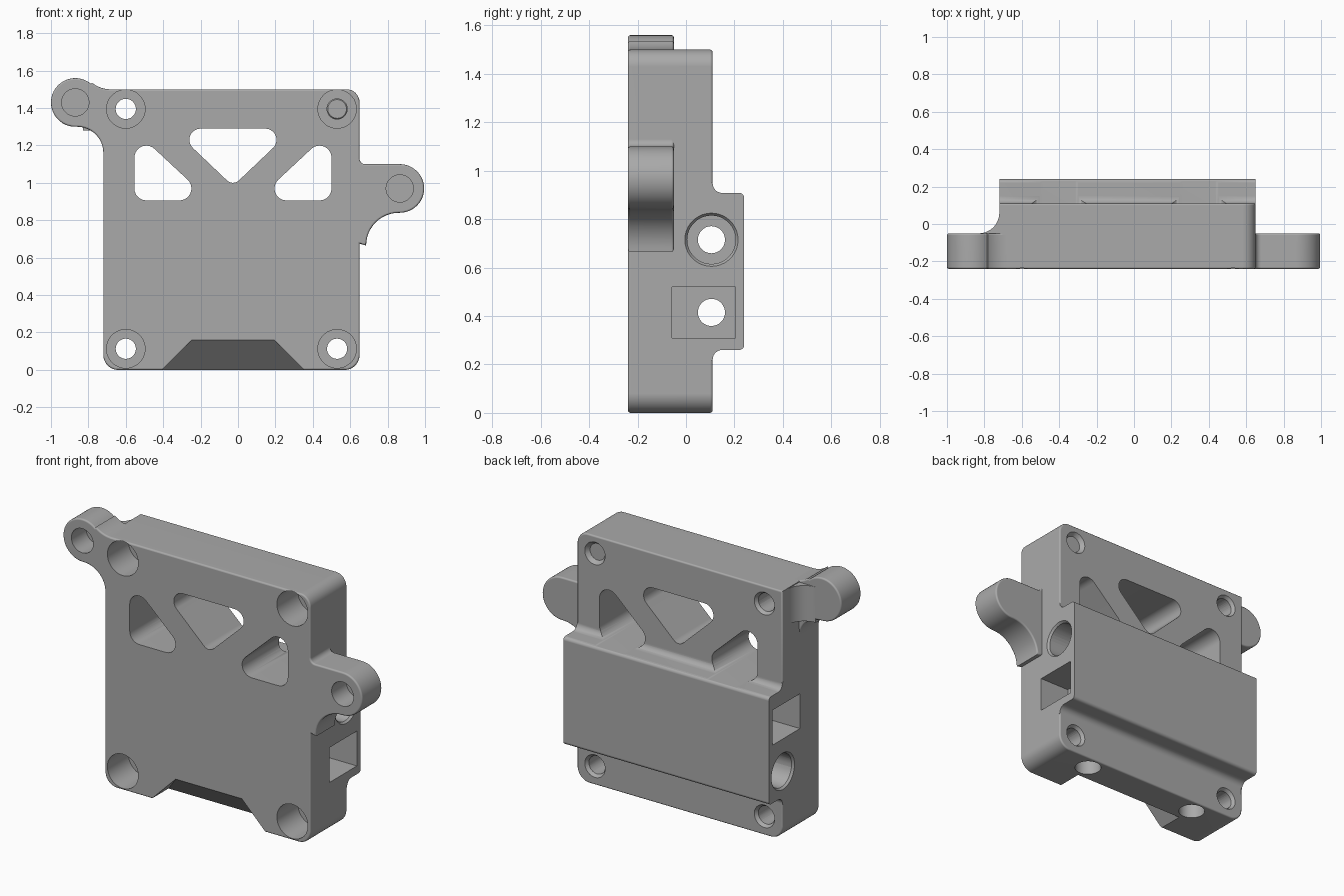
import bpy, bmesh
from math import cos, sin, radians
from mathutils import Vector

cube = bpy.data.objects.get("Cube")
if cube:
    bpy.data.objects.remove(cube, do_unlink=True)

mat = bpy.data.materials.new("plain grey")
mat.use_nodes = True
GREY = (0.4, 0.4, 0.4, 1)
mat.diffuse_color = GREY
mat.node_tree.nodes["Principled BSDF"].inputs["Base Color"].default_value = GREY


def arc(u, v, r, a0, a1, n=12):
    angles = [radians(a0 + (a1 - a0) * i / n) for i in range(n + 1)]
    return [(u + r * cos(a), v + r * sin(a)) for a in angles]


def place(u, v, w, axis):
    # Put a 2D profile point at distance w along the given axis
    return {"x": (w, u, v), "y": (u, w, v), "z": (u, v, w)}[axis]


def finish(bm, name):
    bmesh.ops.recalc_face_normals(bm, faces=bm.faces)
    mesh = bpy.data.meshes.new(name)
    bm.to_mesh(mesh)
    bm.free()
    mesh.materials.append(mat)
    obj = bpy.data.objects.new(name, mesh)
    bpy.context.collection.objects.link(obj)
    return obj


def extrude(name, profile, axis, w0, w1, bevel=0):
    bm = bmesh.new()
    face = bm.faces.new([bm.verts.new(place(u, v, w0, axis)) for u, v in profile])
    ret = bmesh.ops.extrude_face_region(bm, geom=[face])
    shift = Vector(place(0, 0, w1 - w0, axis))
    new_verts = [g for g in ret["geom"] if isinstance(g, bmesh.types.BMVert)]
    bmesh.ops.translate(bm, verts=new_verts, vec=shift)
    bmesh.ops.remove_doubles(bm, verts=bm.verts, dist=0.0005)
    if bevel:
        k = "xyz".index(axis)
        rims = [e for e in bm.edges if abs(e.verts[0].co[k] - e.verts[1].co[k]) < 1e-5]
        bmesh.ops.recalc_face_normals(bm, faces=bm.faces)
        bmesh.ops.bevel(bm, geom=rims, offset=bevel, segments=3, profile=0.5, affect="EDGES")
    return finish(bm, name)


def hull(name, points):
    bm = bmesh.new()
    for p in points:
        bm.verts.new(p)
    ret = bmesh.ops.convex_hull(bm, input=bm.verts)
    spare = [g for g in ret["geom_interior"] if isinstance(g, bmesh.types.BMVert)]
    bmesh.ops.delete(bm, geom=spare, context="VERTS")
    bmesh.ops.dissolve_limit(bm, angle_limit=0.01, verts=bm.verts, edges=bm.edges)
    return finish(bm, name)


def bore(u, v, r, axis, w0, w1, r2=None):
    # Round cutter, tapered when a second radius is given
    rings = ((w0, r), (w1, r2 or r))
    return hull("bore", [place(p, q, w, axis) for w, rad in rings
                         for p, q in arc(u, v, rad, 0, 350, 35)])


def window(circles):
    # Through opening wrapped around a few circles
    return hull("window", [place(p, q, w, "y") for w in (-0.4, 0.4)
                           for x, z, r in circles for p, q in arc(x, z, r, 0, 345, 23)])


def combine(target, other, operation):
    mod = target.modifiers.new("combine", "BOOLEAN")
    mod.operation, mod.solver, mod.object = operation, "EXACT", other
    bpy.context.view_layer.objects.active = target
    bpy.ops.object.modifier_apply(modifier=mod.name)
    bpy.data.objects.remove(other, do_unlink=True)


LEFT, RIGHT, FRONT, BACK, TOP = -0.72, 0.65, -0.24, 0.11, 1.5
MID = (LEFT + RIGHT) / 2 + 0.008

# Front plate with both mounting ears in one outline
bottom = arc(LEFT + 0.08, 0.08, 0.08, 180, 270) + arc(RIGHT - 0.08, 0.08, 0.08, 270, 360)
top_corner = arc(RIGHT - 0.07, TOP - 0.07, 0.07, 0, 90)
right_ear = ([(RIGHT, 0.675)] + arc(0.86, 0.665, 0.175, 180, 90)
             + arc(0.865, 0.97, 0.13, -90, 90, 24) + arc(0.68, 1.13, 0.03, 270, 180, 6))
left_ear = (arc(-0.68, 1.66, 0.16, 270, 231) + arc(-0.87, 1.43, 0.13, 50, 270, 28)
            + arc(-0.86, 1.16, 0.14, 90, 0))
housing = extrude("housing", bottom + right_ear + top_corner + left_ear,
                  "y", FRONT, -0.05, 0.01)

# Main block
block = extrude("block", bottom + top_corner + [(LEFT, TOP)], "y", -0.2, BACK, 0.01)
combine(housing, block, "UNION")

# Raised band across the back with filleted edges
band = ([(0, 0.2), (BACK - 0.02, 0.2)] + arc(0.15, 0.22, 0.04, 180, 90, 6)
        + arc(0.22, 0.28, 0.02, -90, 0, 5) + arc(0.22, 0.888, 0.02, 0, 90, 5)
        + arc(0.15, 0.948, 0.04, 270, 180, 6) + [(BACK - 0.02, 0.96), (0, 0.96)])
combine(housing, extrude("back_band", band, "x", LEFT, RIGHT), "UNION")

# Fillet behind the upper ear
gusset = [(-0.68, 0.06), (-0.68, -0.1), (-0.83, -0.1)] + arc(-0.83, 0.06, 0.11, 270, 360)
combine(housing, extrude("ear_gusset", gusset, "z", 1.28, TOP - 0.005), "UNION")

cutters = []

# Corner screw holes: counterbore, shaft and back chamfer
for x in (-0.6, 0.53):
    for z in (0.113, 1.395):
        cutters += [bore(x, z, 0.103, "y", -0.4, -0.04),
                    bore(x, z, 0.054, "y", -0.1, 0.3),
                    bore(x, z, 0.05, "y", 0.085, 0.12, 0.075)]

# Blind holes in the ears
for x, z in ((-0.87, 1.43), (0.865, 0.97)):
    cutters.append(bore(x, z, 0.073, "y", -0.4, -0.1))

# Cross bolts: shaft, round head recess and square nut pocket on opposite ends
for z, head, nut, side in ((0.715, RIGHT, LEFT, 1), (0.415, LEFT, RIGHT, -1)):
    cutters += [bore(0.105, z, 0.056, "x", -0.9, 0.9),
                bore(0.105, z, 0.1, "x", head - side * 0.25, head + side * 0.05),
                bore(0.105, z, 0.098, "x", head - side * 0.015, head + side * 0.01, 0.118)]
    pocket = [(-0.057, z - 0.105), (0.204, z - 0.105), (0.204, z + 0.105), (-0.057, z + 0.105)]
    cutters.append(extrude("pocket", pocket, "x", nut - side * 0.1, nut + side * 0.2))

# Round holes in the underside
for s in (-1, 1):
    cutters.append(bore(MID + s * 0.39, 0.02, 0.075, "z", -0.1, 0.25))

# Weight-saving windows
corner_window = [(-0.49, 1.135, 0.064), (-0.49, 0.97, 0.064), (-0.313, 0.97, 0.064)]
for s in (-1, 1):
    cutters.append(window([(MID - s * (x + 0.027), z, r) for x, z, r in corner_window]))
cutters.append(window([(MID - 0.173, 1.23, 0.06), (MID + 0.173, 1.23, 0.06),
                       (MID, 1.045, 0.045)]))

# Sloped notch along the front bottom edge
notch = []
for s in (-1, 1):
    notch += [(MID + s * 0.4, FRONT - 0.02, -0.02), (MID + s * 0.4, -0.06, -0.02),
              (MID + s * 0.22, FRONT, 0.16), (MID + s * 0.22, FRONT - 0.02, 0.16)]
cutters.append(hull("notch", notch))

for c in cutters:
    combine(housing, c, "DIFFERENCE")

# Smooth curves with crisp edges
bpy.ops.object.select_all(action="DESELECT")
housing.select_set(True)
bpy.context.view_layer.objects.active = housing
bpy.ops.object.shade_smooth_by_angle(angle=radians(35))
weighted = housing.modifiers.new("even_shading", "WEIGHTED_NORMAL")
weighted.keep_sharp = True
